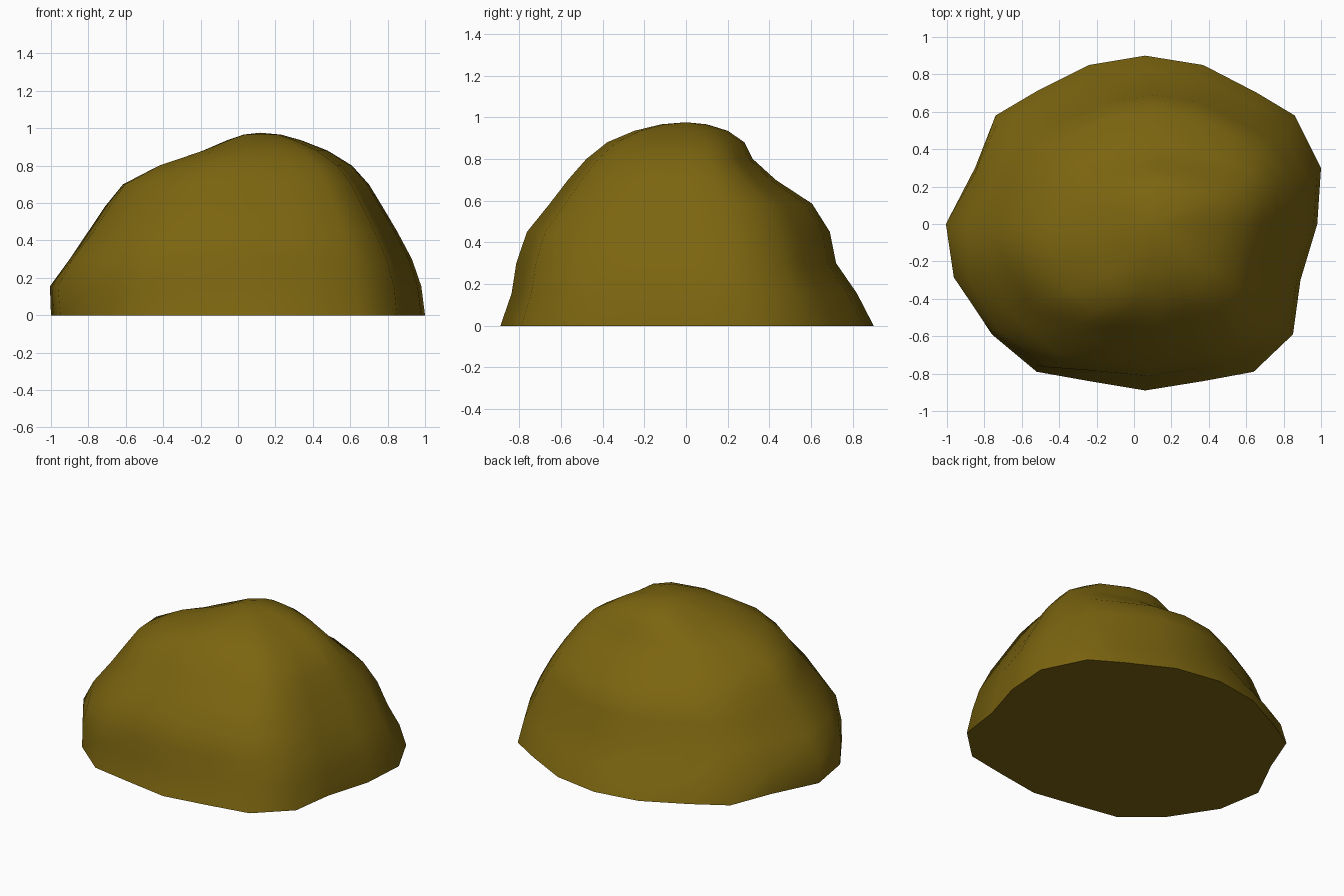
import bpy
import bmesh
from math import radians
from mathutils import Vector

cube = bpy.data.objects.get("Cube")
if cube:
    bpy.data.objects.remove(cube, do_unlink=True)


def make_material(name, color):
    material = bpy.data.materials.new(name)
    material.use_nodes = True
    material.diffuse_color = color
    material.node_tree.nodes["Principled BSDF"].inputs["Base Color"].default_value = color
    return material


# Irregular footprint of the boulder, counter-clockwise from its +x side
FOOTPRINT = [(.98, 0), (1, .3), (.86, .58), (.66, .7), (.37, .85), (.06, .9),
             (-.24, .85), (-.52, .71), (-.74, .58), (-.85, .3), (-1, 0),
             (-.95, -.3), (-.76, -.59), (-.52, -.79), (-.24, -.84),
             (.06, -.89), (.37, -.84), (.64, -.79), (.85, -.59), (.89, -.3)]
CENTRE = .06

# Height, reach to -x, +x, -y and +y, and swelling of the front corner on -x
LEVELS = [(0, -1, 1, -.9, .9, 0),
          (.155, -1, .98, -.845, .82, .02),
          (.3, -.88, .93, -.82, .72, .08),
          (.45, -.79, .85, -.77, .69, .04),
          (.585, -.7, .77, -.66, .605, .04),
          (.7, -.6, .7, -.57, .43, .08),
          (.8, -.4, .61, -.48, .32, .14),
          (.88, -.18, .48, -.38, .28, .1),
          (.935, -.06, .34, -.25, .2, 0),
          (.966, .03, .23, -.12, .1, 0)]
CORNER = Vector((-.8, -.6))


def ring_points(z, left, right, front, back, swell):
    """Fit the footprint to the reach of the boulder at one height."""
    middle = CENTRE + .07 * z
    for x, y in FOOTPRINT:
        x -= CENTRE
        if x < 0:
            px = x * (middle - left) / (1 + CENTRE)
        else:
            px = x * (right - middle) / (1 - CENTRE)
        py = y * (-front if y < 0 else back) / .9
        facing = max(0, Vector((x, y)).normalized().dot(CORNER))
        grow = 1 + swell * facing ** 6
        yield middle + px * grow, py * grow, z


# Boulder: stacked rings, flat underside and a blunt peak
bm = bmesh.new()
rings = [[bm.verts.new(p) for p in ring_points(*level)] for level in LEVELS]
count = len(FOOTPRINT)
for lower, upper in zip(rings, rings[1:]):
    for i in range(count):
        j = (i + 1) % count
        bm.faces.new((lower[i], lower[j], upper[j], upper[i]))
bm.faces.new(reversed(rings[0]))
peak = bm.verts.new((.12, 0, .976))
for i in range(count):
    bm.faces.new((rings[-1][i], rings[-1][(i + 1) % count], peak))
bmesh.ops.recalc_face_normals(bm, faces=bm.faces)

mesh = bpy.data.meshes.new("boulder")
bm.to_mesh(mesh)
bm.free()
mesh.materials.append(make_material("mossy brown", (.2, .13, .005, 1)))
boulder = bpy.data.objects.new("boulder", mesh)
bpy.context.collection.objects.link(boulder)

# Soft stone surface with a crisp edge around the underside
bpy.ops.object.select_all(action='DESELECT')
boulder.select_set(True)
bpy.context.view_layer.objects.active = boulder
bpy.ops.object.shade_smooth_by_angle(angle=radians(55))
